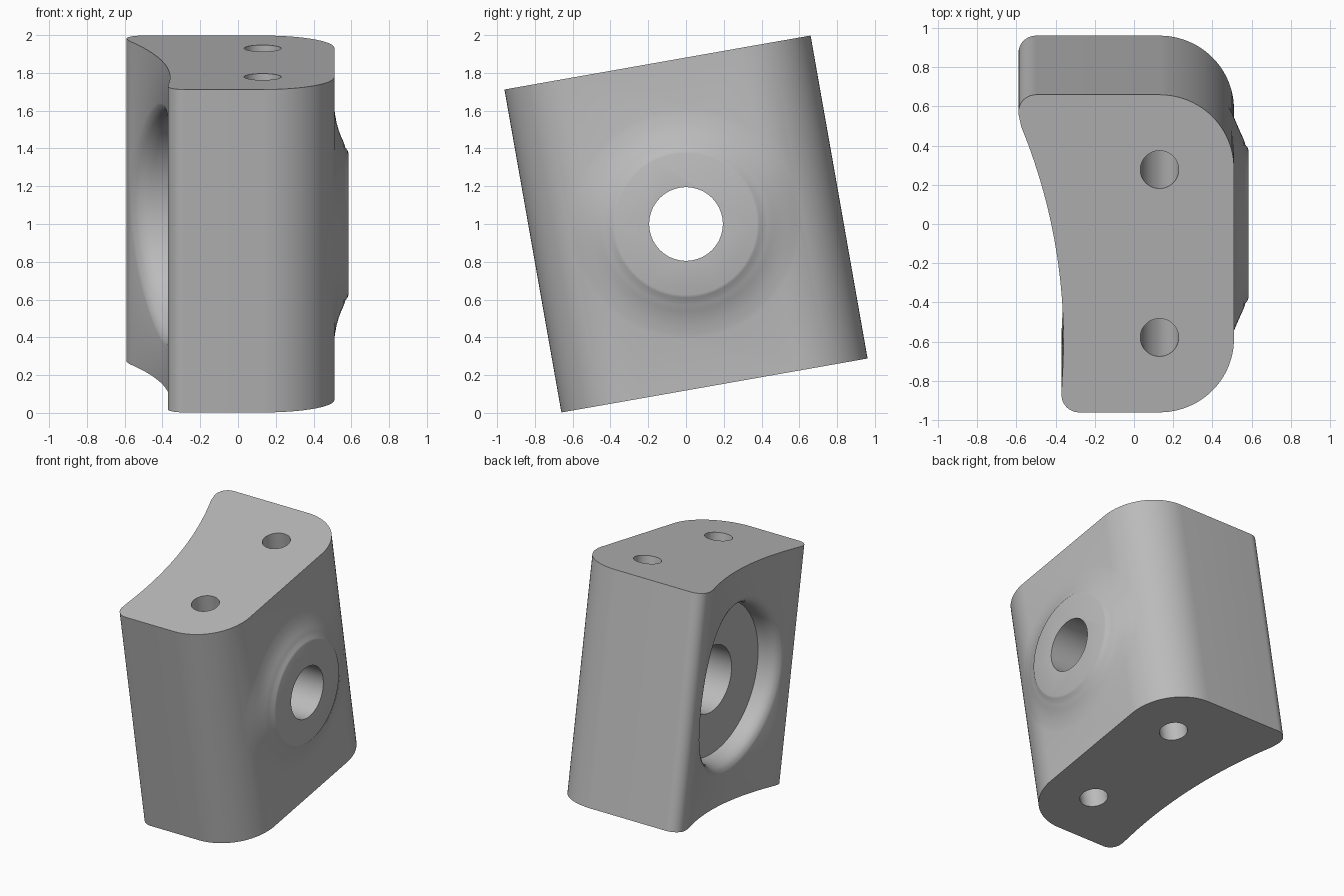
import bpy, bmesh
from math import sin, cos, pi, sqrt, radians
from mathutils import Matrix

cube = bpy.data.objects.get("Cube")
if cube:
    bpy.data.objects.remove(cube, do_unlink=True)

HALF_V, HALF_W = 0.823, 0.868      # half depth and half height before tilting
RIGHT, FILLET, FLAT = 0.51, 0.38, 0.443
ARC_R, ARC_X, ARC_V = 2.95, -0.36, -0.45

grey = bpy.data.materials.new("plain grey")
grey.use_nodes = True
colour = (0.5, 0.5, 0.5, 1)
grey.diffuse_color = colour
grey.node_tree.nodes["Principled BSDF"].inputs["Base Color"].default_value = colour


def concave_side(v):
    return ARC_X - ARC_R + sqrt(ARC_R ** 2 - (v - ARC_V) ** 2)


def rounded_side(v):
    over = min(max(abs(v) - FLAT, 0), FILLET)
    return RIGHT - FILLET + sqrt(FILLET ** 2 - over ** 2)


def arc(cx, cy, r, a0, a1, n):
    angles = [radians(a0 + (a1 - a0) * i / n) for i in range(n + 1)]
    return [(cx + r * cos(a), cy + r * sin(a)) for a in angles]


def finish(name, bm):
    bmesh.ops.recalc_face_normals(bm, faces=bm.faces)
    mesh = bpy.data.meshes.new(name)
    bm.to_mesh(mesh)
    bm.free()
    mesh.materials.append(grey)
    ob = bpy.data.objects.new(name, mesh)
    bpy.context.collection.objects.link(ob)
    return ob


def lathe(name, rings, n=96):
    """Rings (radius, x) around the x axis; a surface function may offset x."""
    bm = bmesh.new()
    loops = []
    for r, x, *surface in rings:
        loop = []
        for i in range(n):
            a = 2 * pi * i / n
            v = r * cos(a)
            base = surface[0](v) if surface else 0
            loop.append(bm.verts.new((base + x, v, r * sin(a))))
        loops.append(loop)
    for a, b in zip(loops, loops[1:]):
        for i in range(n):
            j = (i + 1) % n
            bm.faces.new((a[i], a[j], b[j], b[i]))
    bm.faces.new(loops[0])
    bm.faces.new(loops[-1])
    return finish(name, bm)


def combine(target, tool, operation):
    mod = target.modifiers.new(tool.name, "BOOLEAN")
    mod.object, mod.operation, mod.solver = tool, operation, "EXACT"
    bpy.ops.object.select_all(action="DESELECT")
    bpy.context.view_layer.objects.active = target
    target.select_set(True)
    bpy.ops.object.modifier_apply(modifier=mod.name)
    bpy.data.objects.remove(tool, do_unlink=True)


# Block: outline with two big fillets, two small ones and a concave side
cx = RIGHT - FILLET
outline = arc(cx, -FLAT, FILLET, -90, 0, 24) + arc(cx, FLAT, FILLET, 0, 90, 24)
outline += arc(-0.5, HALF_V - 0.09, 0.09, 90, 190, 12)
for i in range(1, 32):
    v = 0.7 - 1.41 * i / 32
    outline.append((concave_side(v), v))
outline += arc(-0.28, -HALF_V + 0.09, 0.09, 180, 270, 12)
bm = bmesh.new()
base = bm.faces.new([bm.verts.new((x, v, -HALF_W)) for x, v in outline])
top = bmesh.ops.extrude_face_region(bm, geom=[base])["geom"]
bmesh.ops.translate(bm, vec=(0, 0, 2 * HALF_W),
                    verts=[g for g in top if isinstance(g, bmesh.types.BMVert)])
block = finish("block", bm)

# Boss: flat round pad whose flared foot follows the rounded side
foot = [(0.62, -0.03), (0.62, -0.002), (0.58, 0.004), (0.54, 0.011),
        (0.5, 0.022), (0.46, 0.037), (0.43, 0.051)]
boss = lathe("boss", [(0.3, 0.3)] + [(r, x, rounded_side) for r, x in foot]
             + [(0.405, 0.568), (0.39, 0.58), (0.375, 0.585)])
combine(block, boss, "UNION")

# Recess: round pocket with a soft rim that follows the concave side
rim = [(0.66, -0.02), (0.65, -0.003), (0.63, 0.004), (0.61, 0.014),
       (0.595, 0.03), (0.583, 0.052), (0.575, 0.08)]
recess = lathe("recess_cutter", [(0.66, -0.9)]
               + [(r, x, concave_side) for r, x in rim] + [(0.57, -0.21)])
combine(block, recess, "DIFFERENCE")

# Stepped bore through the boss
bore = lathe("bore_cutter", [(0.25, -0.9), (0.25, 0.2), (0.195, 0.2), (0.195, 0.9)], 64)
combine(block, bore, "DIFFERENCE")

# Two long bolt holes, concentric with the big fillets
for side in (-1, 1):
    bm = bmesh.new()
    bmesh.ops.create_cone(bm, cap_ends=True, segments=48, radius1=0.098,
                          radius2=0.098, depth=3,
                          matrix=Matrix.Translation((cx, side * 0.435, 0)))
    combine(block, finish("bolt_hole_cutter", bm), "DIFFERENCE")

# Tilt the finished block and stand it on the ground
block.data.transform(Matrix.Translation((0, 0, 1)) @ Matrix.Rotation(radians(10), 4, "X"))
block.data.update()
block.select_set(True)
bpy.context.view_layer.objects.active = block
bpy.ops.object.shade_smooth_by_angle(angle=radians(30))
